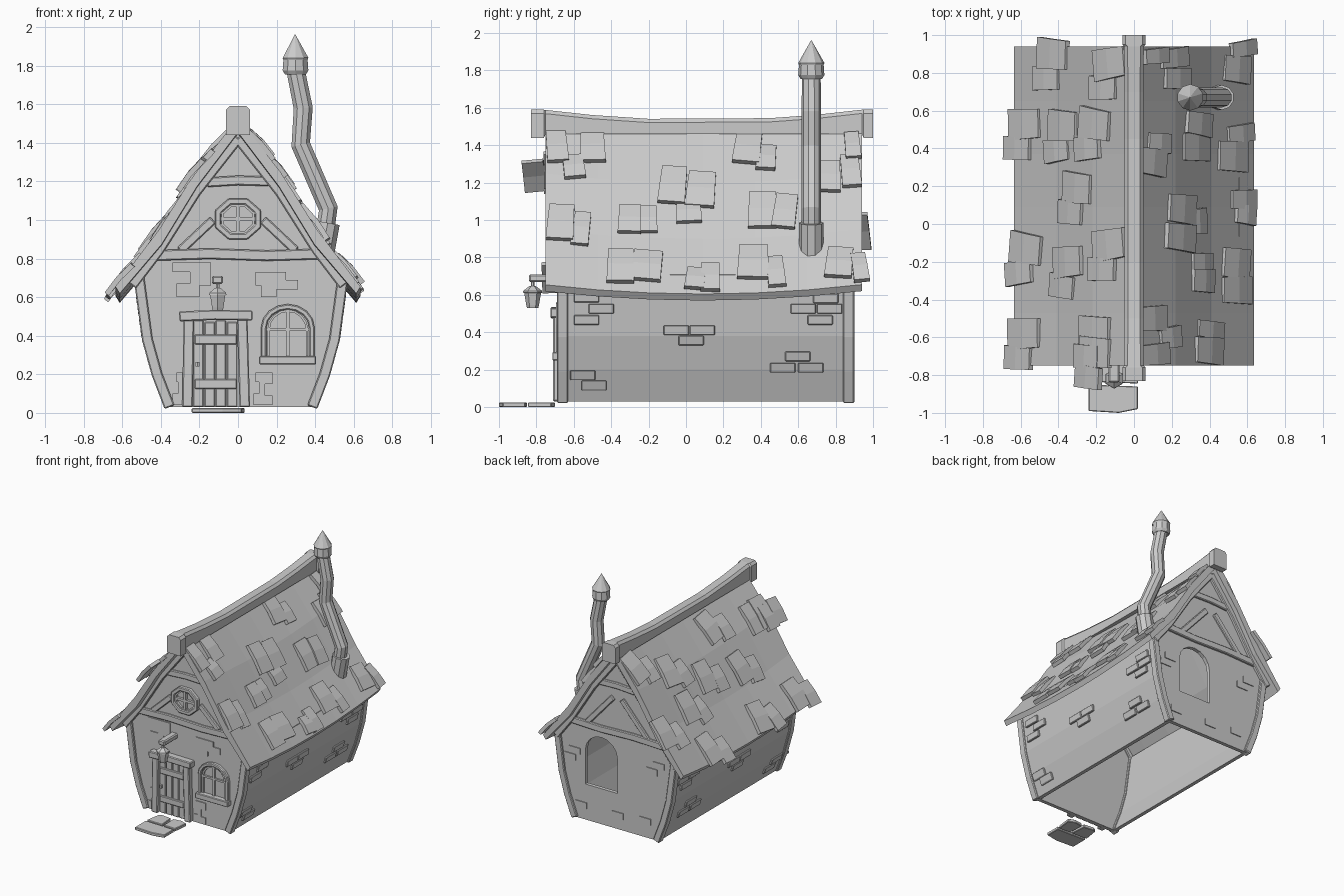
import bpy, bmesh, math, random
from mathutils import Vector

if "Cube" in bpy.data.objects:
    bpy.data.objects.remove(bpy.data.objects["Cube"])

random.seed(4)
CX = 0.015                                   # walls sit slightly off the ridge line
WALL = [(.03, .385), (.20, .45), (.38, .50), (.75, .55)]          # z -> half width
ROOF = [(0, 1.53), (.22, 1.25), (.41, .95), (.635, .655), (.75, .50)]  # x -> z


def lerp(table, t):
    for (a, va), (b, vb) in zip(table, table[1:]):
        if t <= b:
            break
    return va + (vb - va) * (t - a) / (b - a)


def wall(z): return lerp(WALL, z)
def roof(x): return lerp(ROOF, abs(x))
def sag(y): return -.05 * (1 - ((y - .09) / .85) ** 2)


def loft(name, rings, closed=False, bevel=0):
    """Bridge equal-sized rings of points; cap the ends unless closed."""
    bm = bmesh.new()
    vs = [[bm.verts.new(p) for p in r] for r in rings]
    n, m = len(rings), len(rings[0])
    for i in range(n if closed else n - 1):
        a, b = vs[i], vs[(i + 1) % n]
        for j in range(m):
            bm.faces.new((a[j], a[(j + 1) % m], b[(j + 1) % m], b[j]))
    if not closed:
        bm.faces.new(vs[0])
        bm.faces.new(vs[-1])
    bmesh.ops.recalc_face_normals(bm, faces=bm.faces)
    me = bpy.data.meshes.new(name)
    bm.to_mesh(me)
    bm.free()
    ob = bpy.data.objects.new(name, me)
    bpy.context.collection.objects.link(ob)
    if bevel:
        mod = ob.modifiers.new("bevel", 'BEVEL')
        mod.width, mod.segments = bevel, 1
    return ob


def plate(name, pts, y0, y1, bevel=0):
    return loft(name, [[(x, y, z) for x, z in pts] for y in (y0, y1)], bevel=bevel)


def box(name, x0, x1, y0, y1, z0, z1, bevel=.005):
    return plate(name, [(x0, z0), (x1, z0), (x1, z1), (x0, z1)], y0, y1, bevel)


def strip(name, path, w, y0, y1, closed=False, bevel=.006):
    """Timber following an x-z path, mitred at the corners."""
    p = [Vector(q) for q in path]
    rings = []
    for i, c in enumerate(p):
        prv = p[i - 1] if i or closed else None
        nxt = p[(i + 1) % len(p)] if i < len(p) - 1 or closed else None
        d = [(b - a).normalized() for a, b in ((prv, c), (c, nxt)) if a is not None and b is not None]
        t = sum(d, Vector((0, 0))).normalized()
        k = w / 2 / max(.4, t.dot(d[0]))
        o = Vector((-t.y, t.x)) * k
        a, b = c + o, c - o
        rings.append([(a.x, y0, a.y), (b.x, y0, b.y), (b.x, y1, b.y), (a.x, y1, a.y)])
    return loft(name, rings, closed, bevel)


def arch(cx, r, z0, zs, rz, n=8):
    return ([(cx + r, z0)] + [(cx + r * math.cos(math.pi * i / n), zs + rz * math.sin(math.pi * i / n))
            for i in range(n + 1)] + [(cx - r, z0)])


def tube(name, stations, sides=8):
    """Round part from (x, y, z, radius) stations, rings tilted to the path in x-z."""
    rings = []
    for i, (x, y, z, r) in enumerate(stations):
        a, b = stations[max(i - 1, 0)], stations[min(i + 1, len(stations) - 1)]
        d = Vector((b[0] - a[0], b[2] - a[2])).normalized()
        ring = []
        for k in range(sides):
            c, s = math.cos(2 * math.pi * (k + .5) / sides), math.sin(2 * math.pi * (k + .5) / sides)
            ring.append((x + r * c * d.y, y + r * s, z - r * c * d.x))
        rings.append(ring)
    return loft(name, rings)


# Walls: bulging side walls and gable ends, open underneath
zs = [.03, .20, .38, .71]
for s in (-1, 1):
    prof = [(CX + s * wall(z), z) for z in zs] + [(CX + s * (wall(z) - .03), z) for z in reversed(zs)]
    plate("side_wall", prof, -.66, .87)
half = [(wall(z), z) for z in zs] + [(x, roof(x) - .07) for x in (.41, .22)]
gable = [(CX + x, z) for x, z in half] + [(0, 1.45)] + [(CX - x, z) for x, z in reversed(half)]
plate("front_wall", gable, -.67, -.64)
back = plate("back_wall", gable, .85, .88)
cutter = plate("back_opening_cutter", arch(.15, .145, .32, .60, .14), .8, .95)
cutter.hide_render = True
cutter.display_type = 'WIRE'
mod = back.modifiers.new("opening", 'BOOLEAN')
mod.object, mod.operation, mod.solver = cutter, 'DIFFERENCE', 'EXACT'

# Timber framing on both gable ends
for end, (y0, y1) in (("front", (-.69, -.63)), ("back", (.84, .90))):
    for s in (-1, 1):
        strip(end + "_corner_post", [(CX + s * (wall(z) - .015), z) for z in (.03, .20, .38, .73)], .055, y0, y1)
        strip(end + "_rafter", [(s * x, roof(x) - .105) for x in (.0, .22, .41, .55)], .055, y0 - .005, y1 + .005)
        strip(end + "_brace", [(s * .13, 1.0), (s * .30, .84)] if end == "front"
              else [(s * .04, 1.10), (s * .28, .83)], .045, y0 + .004, y1 - .004)
    strip(end + "_tie_beam", [(-.46, .815), (-.15, .825), (.15, .815), (.48, .825)], .055, y0, y1)
    strip(end + "_collar_beam", [(-.16, 1.195), (0, 1.205), (.16, 1.2)], .05, y0 + .003, y1 - .003)

# Roof: flared slopes with a sagging back
xs = [-.635, -.41, -.22, 0, .22, .41, .635]
rings = []
for y in (-.75, -.47, -.19, .09, .37, .65, .94):
    top = [(x, y, roof(x) + sag(y)) for x in xs]
    under = [(x * .965, y, roof(x) + sag(y) - (.075 if abs(x) < .6 else .035)) for x in reversed(xs)]
    rings.append(top + under)
loft("roof", rings)

# Ridge beam with heavy ends
rings = []
for y, e, low in ((-.83, .062, 1.44), (-.76, .062, 1.44), (-.75, .052, 1.46), (-.5, .05, 1.46), (-.2, .05, 1.46),
                  (.45, .05, 1.46), (.7, .05, 1.46), (.94, .052, 1.46), (.95, .062, 1.44), (1.0, .062, 1.44)):
    t = 1.59 if e > .06 else 1.59 + max(-.05, sag(y) * 1.1)
    rings.append([(-e, y, low), (e, y, low), (e, y, t - .02), (e - .018, y, t), (.018 - e, y, t), (-e, y, t - .02)])
loft("ridge_beam", rings)


# Shingles: bent slabs lifted at the lower edge
def shingle(side, y, x, w, h):
    a = math.atan2(roof(x - .05) - roof(x + .05), .1)
    t, n = Vector((math.cos(a), 0, -math.sin(a))), Vector((math.sin(a), 0, math.cos(a)))
    yaw, lift = random.uniform(-.13, .13), random.uniform(0, .01)
    c = Vector((x, y, roof(x) + sag(y)))
    rings = []
    for v, up, k in ((-.5, .012, .95), (0, .028, 1), (.5, .028, 1.05)):
        ring = []
        for u, th in ((-.5, -.028), (.5, -.028), (.5, 0), (-.5, 0)):
            du, dv = u * w * k, v * h
            p = c + t * (dv + yaw * du) + Vector((0, du - yaw * dv, 0)) + n * (up + lift + th)
            ring.append((side * p.x, p.y, p.z))
        rings.append(ring)
    loft("shingle", rings)


# right slope: y, z centre, width, height
RIGHT = [(-.69, 1.39, .11, .18), (-.50, 1.39, .13, .18), (-.60, 1.28, .11, .13), (.33, 1.38, .14, .18),
         (.43, 1.33, .10, .14), (.77, 1.23, .11, .17), (.88, 1.26, .10, .18), (.89, 1.39, .08, .15),
         (-.07, 1.18, .14, .20), (.08, 1.16, .15, .19), (.015, 1.04, .13, .12), (-.67, .98, .14, .19),
         (-.56, .95, .09, .18), (-.30, 1.0, .12, .15), (-.20, 1.0, .09, .14), (.41, 1.05, .15, .19),
         (.53, 1.04, .12, .18), (-.35, .75, .14, .19), (-.21, .75, .16, .17), (.05, .68, .10, .12),
         (.13, .69, .10, .16), (.36, .77, .16, .19), (.48, .72, .09, .17), (.82, .77, .14, .17), (.93, .74, .08, .16)]
for y, z, w, h in RIGHT:
    slope = [(zz, xx) for xx, zz in reversed(ROOF)]
    shingle(1, y, lerp(slope, z - sag(y)), w, h / .84)
# left slope: pairs at (x, y)
for x, y in ((.43, .84), (.13, .79), (.58, .47), (.375, .46), (.21, .47), (.30, .13), (.57, -.19),
             (.345, -.26), (.13, -.17), (.58, -.64), (.21, -.63), (.21, -.74)):
    shingle(-1, y + .06, x - .01, .16, .24)
    shingle(-1, y - .07, x + .025, .12, .20)

# Chimney: crooked pipe, base collar and pointed cap
Y = .67
tube("chimney_pipe", [(.44, Y, .86, .052), (.468, Y, 1.06, .052), (.325, Y, 1.39, .052),
                      (.338, Y, 1.58, .052), (.298, Y, 1.78, .05)], 10)
tube("chimney_collar", [(.435, Y, .82, .066), (.465, Y, .985, .066)], 10)
tube("chimney_cap", [(.298, Y, 1.755, .058), (.298, Y, 1.775, .07), (.298, Y, 1.83, .066),
                     (.298, Y, 1.84, .07), (.296, Y, 1.96, .002)], 10)

# Door with frame, planks, battens and handle
for i in range(4):
    box("door_plank", -.232 + i * .058, -.178 + i * .058, -.682, -.64, .03, .48 - .008 * (i % 2))
for z in (.15, .38):
    box("door_batten", -.225, -.005, -.695, -.67, z - .025, z + .025)
strip("door_post_left", [(-.262, .03), (-.255, .49)], .055, -.71, -.64)
strip("door_post_right", [(.035, .03), (.022, .49)], .055, -.71, -.64)
strip("door_lintel", [(-.305, .50), (-.12, .508), (.075, .505)], .052, -.725, -.64)
tube("door_handle", [(-.21, -.695, .24, .012), (-.21, -.695, .265, .012)], 6)

# Arched front window
strip("window_frame", arch(.258, .125, .28, .44, .11), .028, -.695, -.65)
box("window_sill", .11, .405, -.715, -.65, .25, .295)
box("window_upright", .25, .266, -.685, -.66, .28, .55, 0)
box("window_crossbar", .135, .38, -.685, -.66, .425, .44, 0)
strip("window_inner_frame", arch(.258, .10, .29, .43, .10), .012, -.683, -.66, bevel=0)

# Octagonal gable window
octa = [(.112 * math.cos(math.pi * (i + .5) / 4), 1.005 + .098 * math.sin(math.pi * (i + .5) / 4)) for i in range(8)]
strip("gable_window_frame", octa, .032, -.70, -.65, closed=True)
strip("gable_window_inner_frame", [(x * .78, 1.005 + (z - 1.005) * .78) for x, z in octa], .012, -.688, -.66, True, 0)
box("gable_window_upright", -.01, .01, -.69, -.66, .92, 1.09, 0)
box("gable_window_crossbar", -.1, .1, -.69, -.66, .995, 1.015, 0)

# Lantern on a bracket
box("lantern_bracket", -.135, -.078, -.84, -.65, .668, .71, .008)
tube("lantern_hook", [(-.105, -.82, .635, .010), (-.105, -.82, .675, .010)], 6)
tube("lantern", [(-.105, -.82, z, r) for z, r in ((.53, .03), (.545, .034), (.61, .045), (.612, .052),
                                                  (.622, .05), (.648, .016))], 6)

# Exposed brick patches on the gable ends
PATCH = [[(-.34, .78), (-.14, .78), (-.14, .66), (-.20, .66), (-.20, .60), (-.32, .60), (-.32, .67), (-.25, .67),
          (-.25, .73), (-.34, .73)],
         [(.09, .73), (.25, .73), (.25, .69), (.31, .69), (.31, .64), (.20, .64), (.20, .60), (.12, .60),
          (.12, .66), (.09, .66)],
         [(.09, .21), (.18, .21), (.18, .15), (.14, .15), (.14, .09), (.18, .09), (.18, .04), (.08, .04),
          (.08, .10), (.11, .10), (.11, .16), (.09, .16)],
         [(-.32, .21), (-.28, .21), (-.28, .04), (-.34, .04), (-.34, .10), (-.31, .10), (-.31, .16), (-.32, .16)]]
for p in PATCH:
    plate("front_brick_patch", p, -.678, -.66)
for x0, z0 in ((-.42, .62), (-.36, .56), (-.30, .14), (.34, .55), (.38, .49), (.28, .12), (-.05, .12)):
    box("back_brick", x0, x0 + .10, .87, .887, z0, z0 + .05, 0)

# Bricks on both side walls: (y start, z bottom)
for s in (-1, 1):
    for y, z in ((-.60, .56), (-.52, .50), (-.60, .44), (-.12, .385), (.02, .385), (-.04, .33), (.68, .555),
                 (.56, .50), (.70, .50), (.65, .44), (.53, .245), (.45, .185), (.60, .185), (-.62, .145), (-.56, .09)):
        quad = [(CX + s * (wall(zz) + d), zz) for zz, d in ((z, -.01), (z, .014), (z + .052, .014), (z + .052, -.01))]
        plate("side_brick", quad, y, y + .135, .004)

# Flagstones in front of the door
for pts in ([(-.24, -.99), (-.08, -1.0), (.02, -.98), (.02, -.86), (-.24, -.85)],
            [(-.24, -.835), (-.10, -.84), (-.11, -.71), (-.19, -.70), (-.22, -.71)],
            [(-.085, -.84), (.02, -.845), (.035, -.72), (-.02, -.70), (-.09, -.71)]):
    loft("flagstone", [[(x, y, z) for x, y in pts] for z in (0, .025)], bevel=.004)
